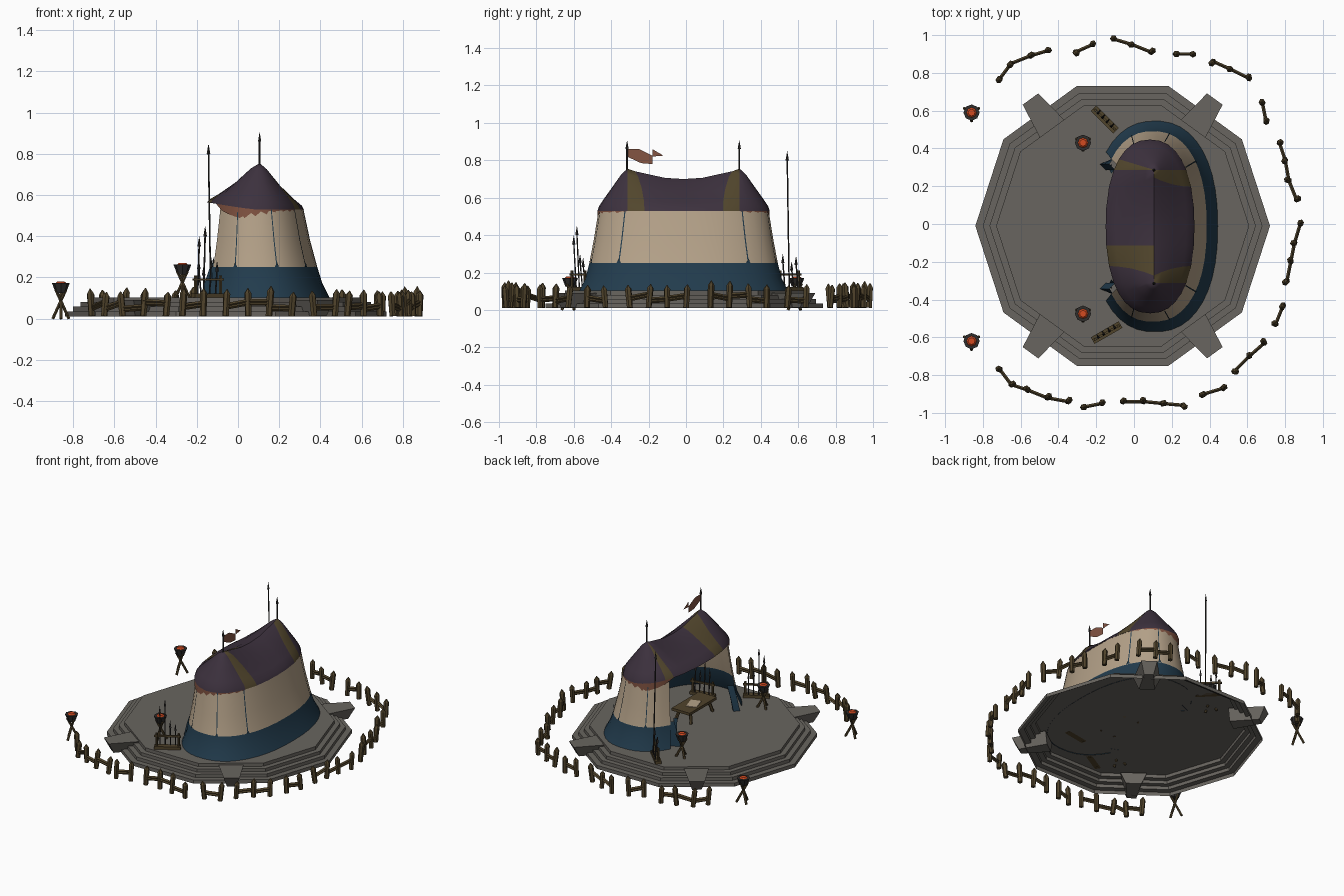
import bpy, bmesh, random
from math import sin, cos, pi, radians, asin, copysign
from mathutils import Vector, Matrix

random.seed(4)
if "Cube" in bpy.data.objects:
    bpy.data.objects.remove(bpy.data.objects["Cube"])


def material(name, r, g, b):
    m = bpy.data.materials.new(name)
    m.use_nodes = True
    m.diffuse_color = (r, g, b, 1)
    m.node_tree.nodes["Principled BSDF"].inputs["Base Color"].default_value = (r, g, b, 1)
    return m


STONE = material("grey stone", .14, .13, .115)
CREAM = material("cream canvas", .46, .36, .25)
BLUE = material("dark blue cloth", .016, .045, .075)
PURPLE = material("dusky purple cloth", .046, .031, .048)
OLIVE = material("olive cloth", .085, .062, .026)
RUST = material("rust cloth", .23, .09, .055)
IRON = material("dark iron", .028, .026, .025)
WOOD = material("brown wood", .08, .056, .024)
EMBER = material("glowing ember", .65, .07, .015)


class Part:
    """Collects simple shapes into one object."""

    def __init__(self, name, *mats):
        self.name, self.mats, self.bm = name, mats, bmesh.new()

    def paint(self, verts, mat):
        for f in {f for v in verts for f in v.link_faces}:
            f.material_index = mat

    def rod(self, a, b, r1, r2=None, sides=6, mat=0):
        a, b = Vector(a), Vector(b)
        d = b - a
        m = Matrix.Translation((a + b) / 2) @ d.to_track_quat("Z", "Y").to_matrix().to_4x4()
        res = bmesh.ops.create_cone(self.bm, cap_ends=True, segments=sides, radius1=r1,
                                    radius2=r1 if r2 is None else r2, depth=d.length, matrix=m)
        self.paint(res["verts"], mat)

    def box(self, loc, size, turn=0, mat=0):
        m = Matrix.Translation(loc) @ Matrix.Rotation(turn, 4, "Z") @ Matrix.Diagonal((*size, 1))
        self.paint(bmesh.ops.create_cube(self.bm, size=1, matrix=m)["verts"], mat)

    def face(self, points, mat=0):
        self.bm.faces.new([self.bm.verts.new(p) for p in points]).material_index = mat

    def grid(self, rows, rule=lambda i, j: 0, closed=False):
        vs = [[self.bm.verts.new(p) for p in row] for row in rows]
        n = len(rows[0])
        for i in range(len(rows) - 1):
            for j in range(n if closed else n - 1):
                k = (j + 1) % n
                f = self.bm.faces.new((vs[i][j], vs[i][k], vs[i + 1][k], vs[i + 1][j]))
                f.material_index = rule(i, j)
        return vs

    def finish(self, smooth=False):
        bmesh.ops.remove_doubles(self.bm, verts=self.bm.verts, dist=.0002)
        bmesh.ops.recalc_face_normals(self.bm, faces=self.bm.faces)
        me = bpy.data.meshes.new(self.name)
        self.bm.to_mesh(me)
        self.bm.free()
        for m in self.mats:
            me.materials.append(m)
        ob = bpy.data.objects.new(self.name, me)
        bpy.context.collection.objects.link(ob)
        if smooth:
            bpy.ops.object.select_all(action="DESELECT")
            ob.select_set(True)
            bpy.context.view_layer.objects.active = ob
            bpy.ops.object.shade_smooth_by_angle(angle=radians(40))


# Stepped ten-sided platform, hollow underneath
MID = Vector((-.06, -.01, 0))
p = Part("platform", STONE)
steps = [(.78, .01), (.78, .035), (.74, .035), (.74, .058), (.705, .058), (.705, .08), (.67, .08), (.67, .103)]
rows = [[MID + Vector((r * cos(k * pi / 5), r * sin(k * pi / 5), z)) for k in range(10)] for r, z in steps]
p.bm.faces.new(p.grid(rows, closed=True)[-1])
p.finish()

# Tapered corner stones
p = Part("corner_stones", STONE)
for deg in (54, 126, 234, 306):
    turn = Matrix.Translation(MID) @ Matrix.Rotation(radians(deg), 4, "Z")
    rings = [[turn @ Vector(q) for q in ((r0, -w, z), (r1, -w * .6, z), (r1, w * .6, z), (r0, w, z))]
             for r0, r1, w, z in ((.6, .79, .05, .012), (.6, .83, .085, .09))]
    vs = p.grid(rings, closed=True)
    p.bm.faces.new(vs[0])
    p.bm.faces.new(vs[1])
p.finish()

# Tent outline: rounded oval at a given height
POW = 2.3


def oval(t, cx, ax, ay, z):
    def bend(v):
        return copysign(abs(v) ** (2 / POW), v)
    return Vector((cx + ax * bend(cos(t)), -.013 + ay * bend(sin(t)), z))


LEVELS = [(.11, .335, .56, .1), (.105, .305, .525, .17), (.1, .285, .505, .25),
          (.095, .255, .48, .38), (.09, .228, .456, .53)]
p = Part("tent_wall", CREAM, BLUE)
angles = [radians(-138 + 276 * k / 32) for k in range(33)]
p.grid([[oval(t, *lv) for t in angles] for lv in LEVELS], lambda i, j: int(i < 2))
p.finish(True)

p = Part("wall_seams", BLUE)
for deg in (40, 75, 110):
    for s in (1, -1):
        p.grid([[oval(radians(s * (deg + d)), cx, ax + .004, ay + .004, z) for d in (-.5, .5)]
                for cx, ax, ay, z in LEVELS[2:]])
        low = oval(radians(s * deg), .1, .289, .509, .25)
        a, b = (oval(radians(s * (deg + d)), .1, .289, .509, .25) for d in (-2, 2))
        p.face((a, b, low + Vector((0, 0, .025))))
p.finish()

# Drawn-back curtains beside the opening
p = Part("curtains", BLUE)
for s in (1, -1):
    p.grid([[(x, s * y - .013, z) for x, y in ((-.11, .36), (-.13 - w, .33), (-.1 - w, .3), (-.12, .28 + w))]
            for z, w in ((.27, 0), (.18, .03), (.102, .05))])
p.finish(True)

# Roof: columns run from the sagging ridge to the eave
AX, AY = .235, .46
BAND = [-.3, -.21, -.1, 0, .1, .21, .3]
side = [asin(copysign((abs(y) / AY) ** (POW / 2), y)) for y in BAND]
edge = side[-1]
cap = [edge + (pi - 2 * edge) * k / 10 for k in range(11)]
columns = side + cap[1:-1] + [pi - t for t in reversed(side)] + [t + pi for t in cap[1:-1]]


def eave(t):
    e = oval(t, .085, AX, AY, .53)
    e.z += .035 * max(0, -cos(t))
    return e


def roof_point(t, s, drop):
    e = eave(t)
    y = max(-.3, min(.3, e.y + .013))
    if .2 < abs(y) < .25:
        y = copysign(.21 + .05 * (1 - s), y)
    top = Vector((.105, y - .013, .7 + .055 * (y / .3) ** 2))
    q = top.lerp(e, s)
    q.z = top.z + (e.z - top.z) * drop
    return q


p = Part("tent_roof", PURPLE, OLIVE)
bands = {0, 5, 15, 20}
p.grid([[roof_point(t, s, d) for t in columns] for s, d in
        ((0, 0), (.2, .13), (.5, .43), (.8, .73), (.95, .89), (1, 1))],
       lambda i, j: int(j in bands), closed=True)
p.finish(True)

# Rust valance under each rounded end
p = Part("roof_valance", RUST)
for half in (0, pi):
    rows = [[eave(t + half) - Vector((0, 0, d * sin(pi * k / 10) ** .6)) for k, t in enumerate(cap)] for d in (0, .055)]
    p.grid(rows)
p.finish(True)

# Roof poles with spear tips, and a pennant
p = Part("roof_poles", IRON)
for y in (-.315, .285):
    p.rod((.105, y, .72), (.105, y, .87), .005)
    p.rod((.105, y, .86), (.105, y, .908), .009, 0)
p.finish()
p = Part("pennant", RUST)
for shape in (((-.315, .86), (-.25, .86), (-.18, .825), (-.18, .78), (-.24, .785), (-.315, .82)),
              ((-.18, .86), (-.12, .825), (-.18, .82))):
    p.face([(.105, y, z) for y, z in shape])
p.finish()


# Weapon racks
def rack(name, x, y, deg, tips):
    p = Part(name, WOOD, IRON)
    a = radians(deg)
    d, n = Vector((cos(a), sin(a), 0)), Vector((-sin(a), cos(a), 0))
    c = Vector((x, y, 0))
    up = Vector((0, 0, 1))
    p.box(c + up * .113, (.17, .04, .02), a)
    p.box(c + up * .19, (.17, .012, .012), a)
    for s in (-.07, .07):
        p.rod(c + d * s + up * .1, c + d * s + up * .21, .008)
    for k, z in enumerate(tips):
        q = c + d * (-.05 + .1 * k / (len(tips) - 1))
        p.rod(q + n * .015 + up * .12, q + up * (z - .04), .004, mat=1)
        p.rod(q + up * (z - .05), q + up * z, .009, 0, 4, 1)
    p.finish()


rack("back_rack", -.155, .553, -45, (.29, .26, .85, .3))
rack("front_rack", -.145, -.575, 30, (.4, .45, .3, .28))
rack("inner_rack", .15, -.4, 10, (.3, .34, .28, .32))

# Table inside the tent
p = Part("table", WOOD, CREAM)
p.box((.02, -.12, .185), (.14, .3, .018))
for sx in (-1, 1):
    for sy in (-1, 1):
        p.rod((.02 + sx * .06, -.12 + sy * .12, .103), (.02 + sx * .04, -.12 + sy * .1, .18), .011)
p.box((.01, -.1, .196), (.07, .1, .004), .3, 1)
p.finish()


# Fire bowls on crossed legs
def brazier(name, x, y, z):
    p = Part(name, WOOD, IRON, EMBER)
    c = Vector((x, y, z))
    for k in range(3):
        a = pi / 6 + k * 2 * pi / 3
        d = Vector((cos(a), sin(a), 0))
        p.rod(c + d * .045, c - d * .028 + Vector((0, 0, .14)), .008)
    p.rod(c + Vector((0, 0, .125)), c + Vector((0, 0, .172)), .025, .043, 8, 1)
    p.rod(c + Vector((0, 0, .165)), c + Vector((0, 0, .18)), .034, .018, 8, 2)
    p.finish()


for label, x, z, pair in (("outer", -.86, 0, (.59, -.62)), ("inner", -.27, .09, (.43, -.475))):
    for end, y in zip(("back", "front"), pair):
        brazier(f"{label}_{end}_brazier", x, y, z)

# Broken ring of fence: pointed posts joined by crooked rails
RUNS = [
    [(-.71, .77), (-.65, .85), (-.55, .89), (-.45, .92)], [(-.31, .91), (-.22, .95)],
    [(-.11, .98), (-.01, .95), (.09, .91)], [(.22, .9), (.31, .9)],
    [(.42, .86), (.51, .82), (.61, .77)], [(.68, .64), (.7, .54)],
    [(.77, .43), (.8, .34), (.82, .23), (.86, .13)], [(.88, 0), (.85, -.1), (.83, -.2), (.81, -.3)],
    [(.79, -.43), (.75, -.53)], [(.69, -.63), (.61, -.7), (.53, -.78)], [(.47, -.87), (.37, -.9)],
    [(.26, -.96), (.15, -.95), (.05, -.94), (-.06, -.94)], [(-.17, -.95), (-.27, -.97)],
    [(-.35, -.94), (-.46, -.92), (-.56, -.88), (-.65, -.85), (-.71, -.77)]]
p = Part("fence", WOOD)
for run in RUNS:
    for x, y in run:
        lean = Vector((random.uniform(-.01, .01), random.uniform(-.01, .01), random.uniform(.095, .12)))
        foot = Vector((x, y, .012))
        p.rod(foot, foot + lean, .016, .018)
        p.rod(foot + lean, foot + lean * 1.22, .018, .002)
    for a, b in zip(run, run[1:]):
        a, b = (Vector((*q, .065 + random.uniform(-.018, .018))) for q in (a, b))
        for lift in (-.007, .007):
            p.rod(a + Vector((0, 0, lift)), b + Vector((0, 0, lift)), .009, sides=4)
p.finish()
